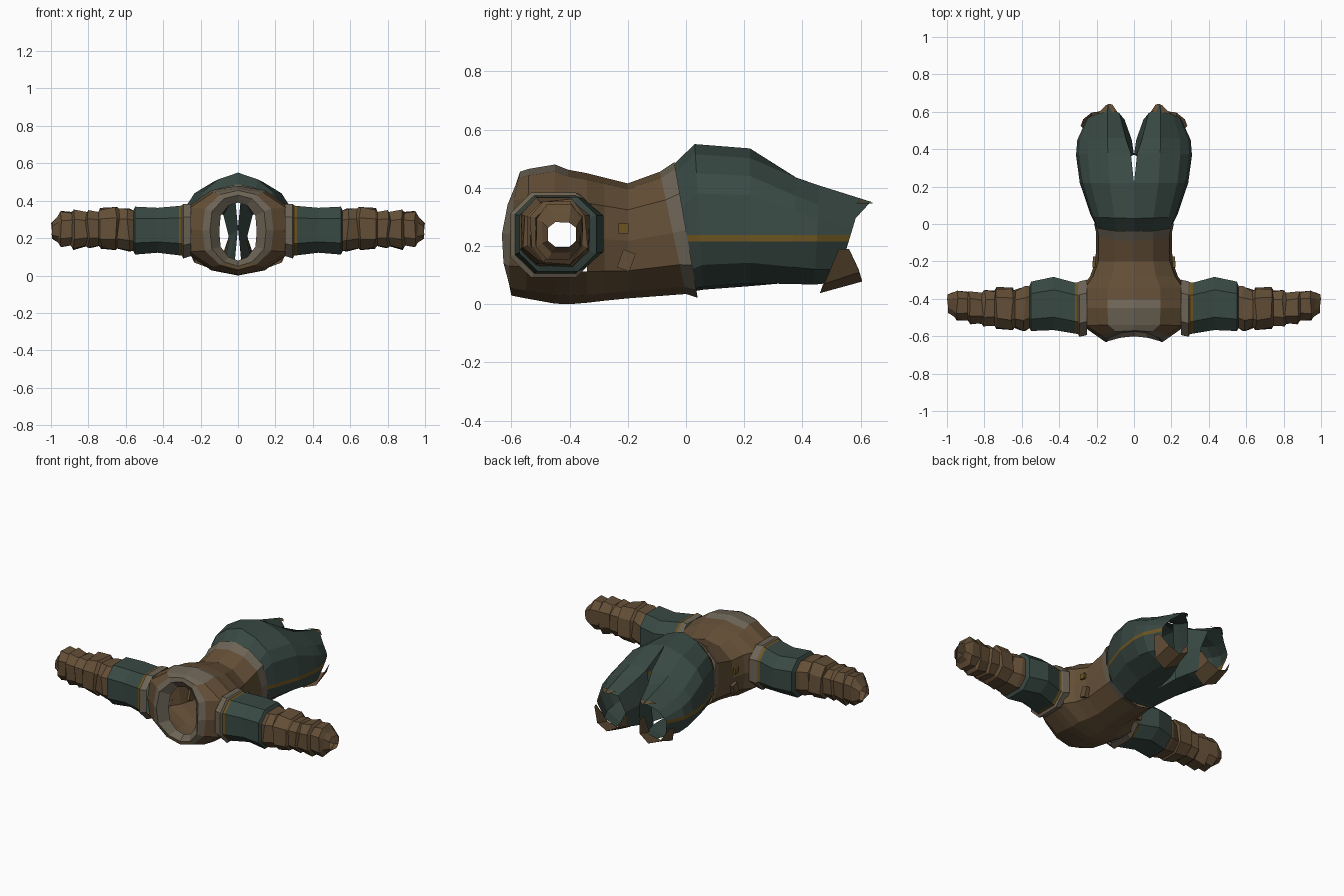
import bpy, bmesh, math, random
from mathutils import Vector

if "Cube" in bpy.data.objects:
    bpy.data.objects.remove(bpy.data.objects["Cube"])

COLOURS = {
    "brown cloth": (0.127, 0.078, 0.038),
    "teal cloth": (0.040, 0.066, 0.056),
    "grey trim": (0.150, 0.125, 0.090),
    "gold trim": (0.150, 0.088, 0.014),
}
MATS = []
for name, rgb in COLOURS.items():
    m = bpy.data.materials.new(name)
    m.diffuse_color = (*rgb, 1)
    m.use_nodes = True
    m.node_tree.nodes["Principled BSDF"].inputs["Base Color"].default_value = m.diffuse_color
    MATS.append(m)
BROWN, TEAL, GREY, GOLD = range(4)


def loft(name, rings, rule, closed=True):
    """Skin matching rings; rule(i, j, centre) gives a material, or None for a hole."""
    bm = bmesh.new()
    vs = [[bm.verts.new(p) for p in r] for r in rings]
    n = len(rings[0])
    for i in range(len(rings) - 1):
        for j in range(n if closed else n - 1):
            k = (j + 1) % n
            quad = (vs[i][j], vs[i][k], vs[i + 1][k], vs[i + 1][j])
            centre = sum((v.co for v in quad), Vector()) / 4
            mat = rule(i, j, centre)
            if mat is not None:
                bm.faces.new(quad).material_index = mat
    bmesh.ops.recalc_face_normals(bm, faces=bm.faces)
    me = bpy.data.meshes.new(name)
    bm.to_mesh(me)
    bm.free()
    for m in MATS:
        me.materials.append(m)
    ob = bpy.data.objects.new(name, me)
    bpy.context.collection.objects.link(ob)
    return ob


def box(name, centre, size, mat, tilt=0):
    x, y, z = (s / 2 for s in size)
    c, s = math.cos(tilt), math.sin(tilt)
    rings = []
    for f, dx in ((0.01, -x), (1, -x), (1, x), (0.01, x)):
        ring = [(a * y * f, b * z * f) for a, b in ((-1, -1), (1, -1), (1, 1), (-1, 1))]
        rings.append([(centre[0] + dx, centre[1] + a * c - b * s, centre[2] + a * s + b * c)
                      for a, b in ring])
    return loft(name, rings, lambda i, j, p: mat)


# Jacket body: neck lip, collar, shoulders, waist, grey waistband
HALF = [(0, 1), (.5, .95), (.93, .77), (1, .5), (.93, .24), (.5, .06), (0, 0)]
PROFILE = HALF + [(-x, z) for x, z in HALF[-2:0:-1]]
BODY = [  # y at top, y at bottom, forward bulge, half width, z bottom, z top
    (-.55, -.56, .02, .10, .08, .39),
    (-.575, -.60, .045, .15, .05, .43),
    (-.57, -.60, .02, .19, .03, .455),
    (-.54, -.55, 0, .275, .02, .465),
    (-.45, -.45, 0, .285, .002, .48),
    (-.405, -.40, 0, .285, 0, .462),
    (-.34, -.34, 0, .28, .005, .45),
    (-.28, -.28, 0, .235, .012, .435),
    (-.20, -.20, 0, .205, .02, .415),
    (-.09, .0, 0, .203, .035, .455),
    (-.04, .04, 0, .213, .022, .488),
]


def body_ring(yt, yb, bulge, w, zb, zt):
    return [(fx * w, yb + (yt - yb) * fz - bulge * 4 * fz * (1 - fz), zb + (zt - zb) * fz)
            for fx, fz in PROFILE]


def body_rule(i, j, p):
    if 3 <= i <= 5 and j in (2, 3, 8, 9):
        return None                       # armholes
    if i == 9 or (i < 2 and p.z > .07):
        return GREY                       # waistband and collar
    if 2 <= i <= 4 and j in (0, 11):
        return GREY                       # upper back panel
    return BROWN


loft("jacket_body", [body_ring(*r) for r in BODY], body_rule)

# Sleeves: grey and gold shoulder bands, teal upper, wrapped brown forearm, open end
SLEEVE = [  # x, y centre, z centre, y radius, z radius, colour of next strip
    (.25, -.445, .243, .148, .138, GREY),
    (.292, -.455, .237, .148, .146, GREY),
    (.300, -.45, .24, .138, .134, GOLD),
    (.315, -.45, .24, .136, .132, TEAL),
    (.43, -.425, .242, .142, .120, TEAL),
    (.55, -.44, .24, .132, .128, TEAL),
    (.56, -.445, .24, .112, .108, BROWN),
    (.585, -.455, .245, .118, .112, BROWN),
    (.64, -.455, .25, .098, .104, BROWN),
    (.65, -.455, .25, .110, .112, BROWN),
    (.73, -.45, .25, .108, .106, BROWN),
    (.74, -.45, .25, .092, .094, BROWN),
    (.80, -.45, .25, .096, .100, BROWN),
    (.81, -.45, .25, .084, .090, BROWN),
    (.88, -.445, .245, .088, .104, BROWN),
    (.89, -.44, .25, .074, .088, BROWN),
    (.945, -.438, .245, .078, .096, BROWN),
    (.965, -.43, .245, .062, .070, BROWN),
    (.992, -.425, .24, .046, .042, BROWN),
]


def sleeve(side):
    rnd = random.Random(4)
    rings = []
    for x, yc, zc, ry, rz, mat in SLEEVE:
        ring = []
        for k in range(8):
            a = math.radians(22.5 + 45 * k)
            c, s = (math.copysign(abs(v) ** .75 / .942, v) for v in (math.cos(a), math.sin(a)))
            jit = .011 if x > .57 else 0
            dx = rnd.uniform(-jit, jit) * .75
            f = 1 + rnd.uniform(-jit, jit) * 5
            ring.append((side * (x + dx), yc + c * ry * f, zc + s * rz * f))
        rings.append(ring)
    return loft("sleeve_" + ("right" if side > 0 else "left"), rings,
                lambda i, j, p: SLEEVE[i][5])


# Shorts: each half is open at the middle until the legs part
LEGS = [  # y top, y bottom, inner x, outer x, z bottom, z top, inner rounding
    (-.045, .03, 0, .205, .045, .478, 0),
    (.03, .06, 0, .232, .05, .55, 0),
    (.22, .22, 0, .29, .062, .535, 0),
    (.38, .36, 0, .31, .062, .45, .4),
    (.46, .44, .012, .303, .06, .412, .8),
    (.60, .515, .05, .25, .07, .352, 1),
]


def leg_ring(side, yt, yb, x0, w, zb, zt, r):
    h = zt - zb
    pts = [(.14 * r, 1 - .1 * r), (.45, 1 - .07 * (1 - r)), (.8, .80), (.95, .66),
           (1, (.238 - zb) / h), (1, (.216 - zb) / h), (.86, .17), (.5, .02),
           (.14 * r, .08 * r), (0, .5)]
    ring = []
    for fx, fz in pts:
        y = yb + (yt - yb) * fz
        if r == 1 and fx == .45:
            y += .035                     # pointed hem
        ring.append((side * (x0 + fx * (w - x0)), y, zb + h * fz))
    return ring


def shorts(side):
    tag = "right" if side > 0 else "left"

    def rule(i, j, p):
        if j in (8, 9) and i < 3:
            return None
        return GOLD if j == 4 else TEAL

    rings = [leg_ring(side, *r) for r in LEGS]
    loft("shorts_" + tag, rings, rule)
    # brown turned cuff under the leg opening
    cuff = [(.045, .50, .19), (.07, .475, .08), (.15, .46, .038), (.235, .475, .07),
            (.285, .525, .19)]
    inner = [(side * x, y, z) for x, y, z in cuff]
    outer = [(side * (.155 + (x - .155) * .9), .56 + (.19 - z) * .3, z + (.04 if z < .1 else 0))
             for x, y, z in cuff]
    loft("leg_cuff_" + tag, [inner, outer], lambda i, j, p: BROWN, closed=False)
    # brown hem point on top of the leg
    hem = [[(side * x, y, z) for x, y, z in row] for row in (
        ((.09, .60, .354), (.14, .60, .358), (.20, .585, .345)),
        ((.115, .638, .346), (.13, .643, .348), (.15, .636, .346)))]
    loft("hem_point_" + tag, hem, lambda i, j, p: BROWN, closed=False)


for side in (1, -1):
    sleeve(side)
    shorts(side)
    tag = "right" if side > 0 else "left"
    # side buckle and tab on the jacket
    box("buckle_" + tag, (side * .214, -.215, .26), (.016, .035, .035), GOLD)
    box("side_tab_" + tag, (side * .205, -.205, .15), (.03, .045, .065), BROWN, -.35)
